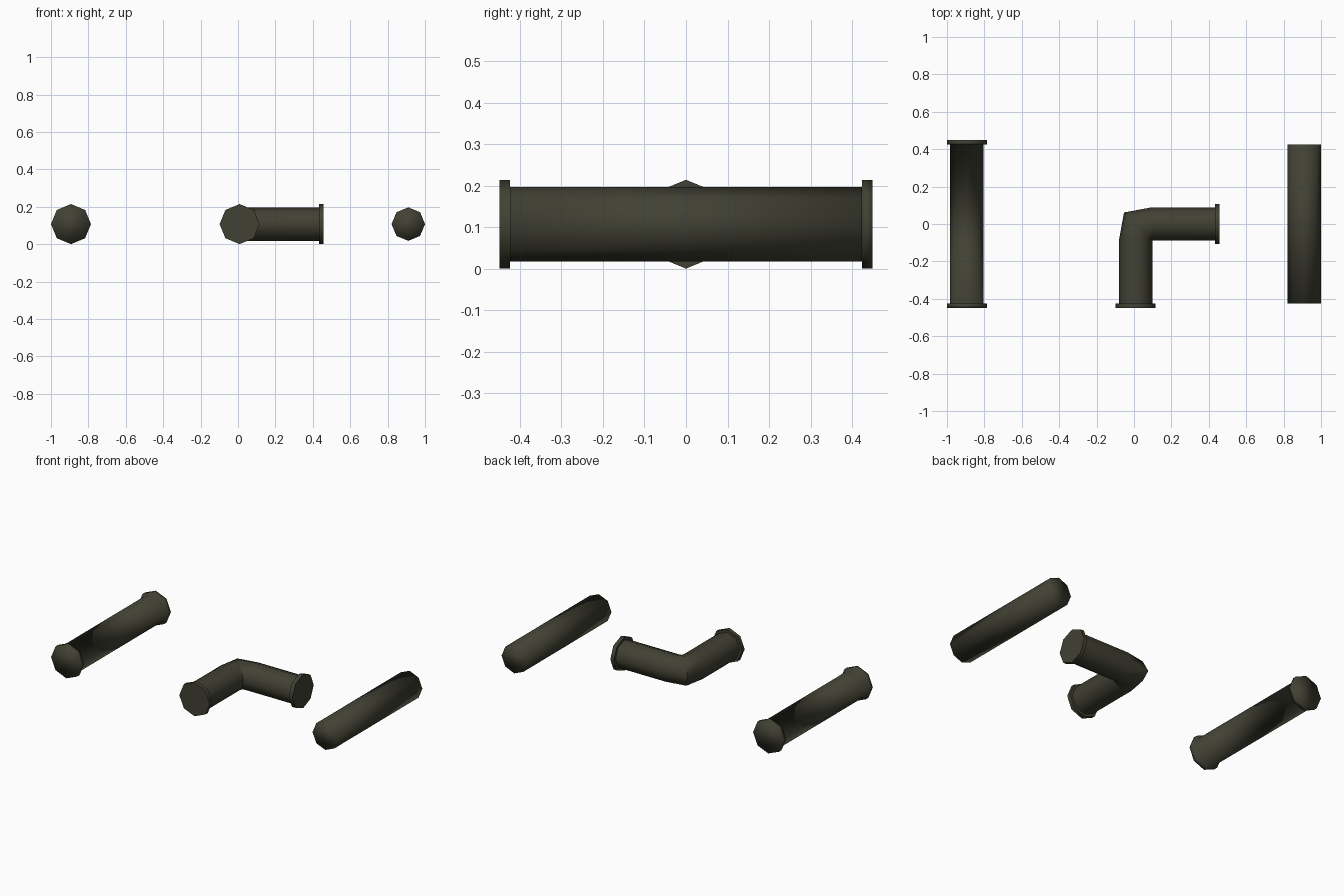
import bpy, bmesh, math
from mathutils import Vector

if "Cube" in bpy.data.objects:
    bpy.data.objects.remove(bpy.data.objects["Cube"])

SIDES, R, RF = 8, 0.0895, 0.107     # pipe and flange radii
H, INNER, END = 0.1075, 0.424, 0.449  # axis height, flange start and end

metal = bpy.data.materials.new("dark olive metal")
metal.diffuse_color = (0.052, 0.052, 0.034, 1)
metal.use_nodes = True
metal.node_tree.nodes["Principled BSDF"].inputs["Base Color"].default_value = metal.diffuse_color


def ring(x, y, angle, ru, rv):
    """Octagon ring: 'angle' is the heading of its horizontal axis."""
    u = Vector((math.cos(angle), math.sin(angle), 0))
    pts = []
    for i in range(SIDES):
        a = 2 * math.pi * i / SIDES
        pts.append(Vector((x, y, 0)) + u * ru * math.cos(a) + Vector((0, 0, rv * math.sin(a))))
    return pts


def loft(name, rings, x, smooth_angle=None):
    """Skin a list of rings and cap both ends."""
    bm = bmesh.new()
    vs = [[bm.verts.new(p) for p in r] for r in rings]
    for a, b in zip(vs, vs[1:]):
        for i in range(SIDES):
            j = (i + 1) % SIDES
            bm.faces.new((a[i], a[j], b[j], b[i]))
    bm.faces.new(vs[0])
    bm.faces.new(vs[-1])
    bmesh.ops.remove_doubles(bm, verts=bm.verts, dist=0.0002)
    bmesh.ops.recalc_face_normals(bm, faces=bm.faces)
    me = bpy.data.meshes.new(name)
    bm.to_mesh(me)
    bm.free()
    me.materials.append(metal)
    ob = bpy.data.objects.new(name, me)
    ob.location = (x, 0, H)
    bpy.context.collection.objects.link(ob)
    bpy.ops.object.select_all(action='DESELECT')
    ob.select_set(True)
    bpy.context.view_layer.objects.active = ob
    if smooth_angle:
        bpy.ops.object.shade_smooth_by_angle(angle=math.radians(smooth_angle))
    else:
        bpy.ops.object.shade_smooth()


# straight pipe with a flange at each end
half = [(-END, RF), (-INNER, RF), (-INNER, R)]
profile = half + [(-y, r) for y, r in reversed(half)]
loft("flanged_pipe", [ring(0, y, 0, r, r) for y, r in profile], -0.893)

# plain straight pipe
loft("plain_pipe", [ring(0, y, 0, R, R) for y in (-INNER, INNER)], 0.9105)

# elbow: flange and arm towards the front, mitred bend, arm towards the right
arm_front = [ring(0, y, 0, r, r) for y, r in half + [(-R, R)]]
mid = R - RF * math.sqrt(0.5)
bend = [ring(mid, -mid, -math.pi / 4, RF, R)]
arm_right = [ring(-y, 0, -math.pi / 2, r, r) for y, r in reversed(half + [(-R, R)])]
loft("elbow_pipe", arm_front + bend + arm_right, 0.0085, 60)
